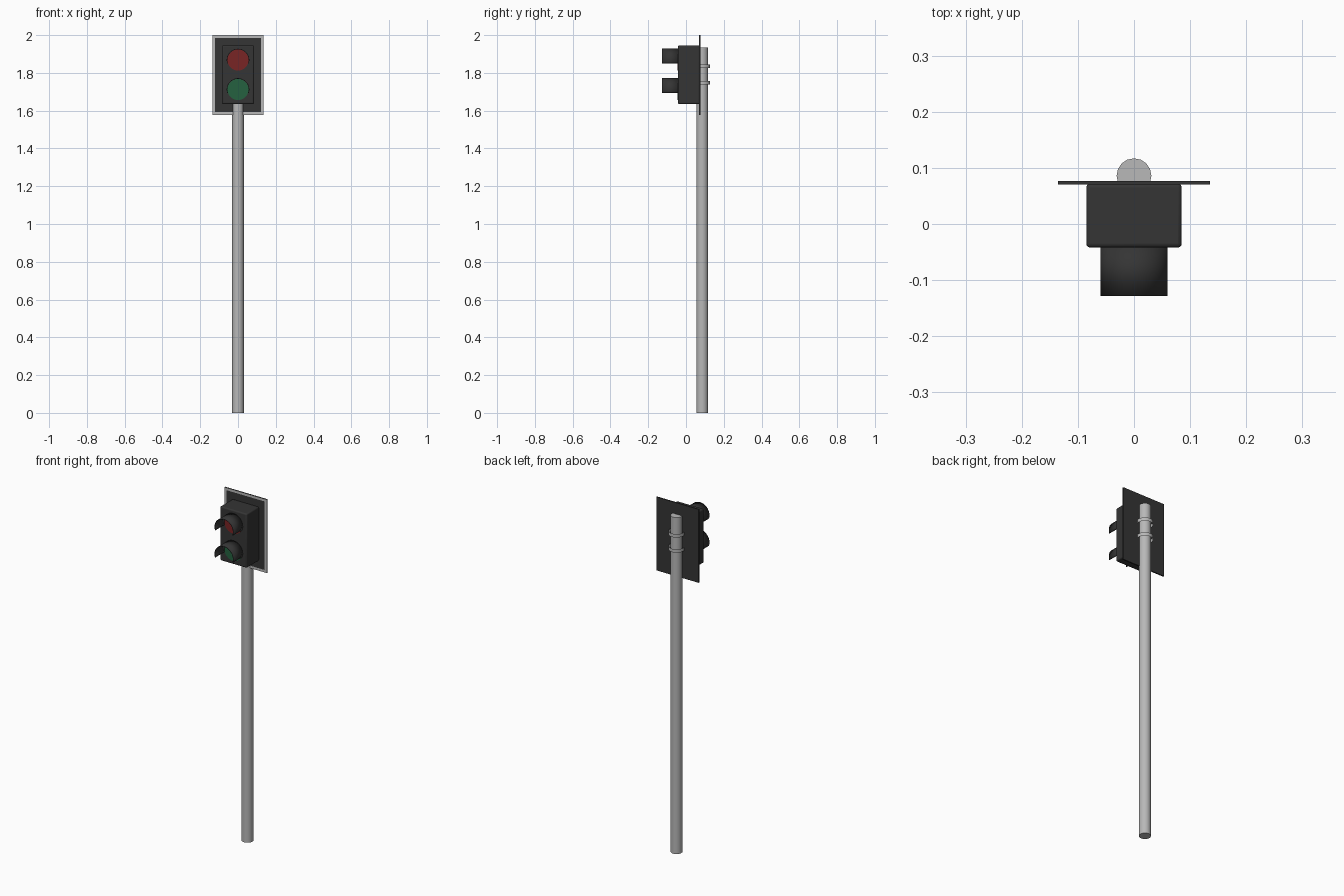
import bpy, bmesh
from math import sin, cos, radians

if "Cube" in bpy.data.objects:
    bpy.data.objects.remove(bpy.data.objects["Cube"], do_unlink=True)


def material(name, rgb):
    m = bpy.data.materials.new(name)
    m.use_nodes = True
    m.diffuse_color = (*rgb, 1)
    m.node_tree.nodes["Principled BSDF"].inputs["Base Color"].default_value = (*rgb, 1)
    return m


DARK = material("dark housing", (0.035, 0.035, 0.035))
GREY = material("galvanised grey", (0.48, 0.48, 0.48))
RED = material("red lens", (0.19, 0.018, 0.018))
GREEN = material("green lens", (0.018, 0.12, 0.05))


def finish(name, bm, *mats, smooth=True):
    me = bpy.data.meshes.new(name)
    bm.to_mesh(me)
    bm.free()
    ob = bpy.data.objects.new(name, me)
    bpy.context.collection.objects.link(ob)
    for m in mats:
        me.materials.append(m)
    if smooth:
        bpy.ops.object.select_all(action='DESELECT')
        ob.select_set(True)
        bpy.context.view_layer.objects.active = ob
        bpy.ops.object.shade_smooth_by_angle(angle=radians(35))
    return ob


def box(lo, hi):
    bm = bmesh.new()
    bmesh.ops.create_cube(bm, size=1)
    for v in bm.verts:
        v.co = [(a + b) / 2 + c * (b - a) for a, b, c in zip(lo, hi, v.co)]
    return bm


def strip(start, end, steps, point):
    """Open curved sheet; point(c, s, side) gives a vertex on either edge."""
    bm = bmesh.new()
    rows = []
    for i in range(steps + 1):
        a = radians(start + (end - start) * i / steps)
        rows.append([bm.verts.new(point(cos(a), sin(a), k)) for k in (0, 1)])
    for (a, b), (c, d) in zip(rows, rows[1:]):
        bm.faces.new((a, c, d, b))
    return bm


# Pole
POLE_Y, POLE_TOP = 0.086, 1.935
bm = bmesh.new()
bmesh.ops.create_cone(bm, cap_ends=True, segments=16, radius1=0.031,
                      radius2=0.031, depth=POLE_TOP)
bmesh.ops.translate(bm, verts=bm.verts, vec=(0, POLE_Y, POLE_TOP / 2))
finish("pole", bm, GREY)

# Backing board with a pale border on its front
bm = box((-0.135, 0.070, 1.578), (0.135, 0.077, 2.0))
bm.normal_update()
front = [f for f in bm.faces if f.normal.y < -0.9]
ring = bmesh.ops.inset_region(bm, faces=front, thickness=0.02)["faces"]
for f in ring:
    f.material_index = 1
finish("backing_board", bm, DARK, GREY, smooth=False)

# Signal housing with softened edges
housing = finish("signal_housing", box((-0.085, -0.042, 1.635), (0.085, 0.072, 1.946)),
                 DARK, smooth=False)
bevel = housing.modifiers.new("soft_edges", 'BEVEL')
bevel.width, bevel.segments = 0.007, 3
bpy.context.view_layer.objects.active = housing
housing.select_set(True)
bpy.ops.object.shade_smooth_by_angle(angle=radians(35))

# Lenses, each under an open hood
for label, z, lens in (("upper", 1.868, RED), ("lower", 1.712, GREEN)):
    bm = bmesh.new()
    bmesh.ops.create_cone(bm, cap_ends=True, segments=32, radius1=0.056,
                          radius2=0.056, depth=0.006)
    for v in bm.verts:
        x, y, h = v.co
        v.co = (x, -0.042 - h, z + y)
    bmesh.ops.recalc_face_normals(bm, faces=bm.faces)
    finish(label + "_lens", bm, lens)

    bm = strip(-19, 199, 24, lambda c, s, k: (0.06 * c, -0.128 + 0.09 * k, z + 0.06 * s))
    hood = finish(label + "_hood", bm, DARK)
    shell = hood.modifiers.new("shell", 'SOLIDIFY')
    shell.thickness, shell.offset = 0.003, 1
    bmesh_check = hood.data.polygons[0]
    if bmesh_check.normal.dot(bmesh_check.center - hood.data.vertices[0].co.lerp(
            hood.data.vertices[-1].co, 0.5)) > 0:
        shell.offset = -1

# Clamping bands holding the board to the pole
for label, z in (("upper", 1.835), ("lower", 1.748)):
    bm = strip(-14, 194, 16, lambda c, s, k: (
        0.042 * c, POLE_Y + 0.042 * s, z - 0.01 + 0.02 * k))
    finish(label + "_clamp_band", bm, GREY)
